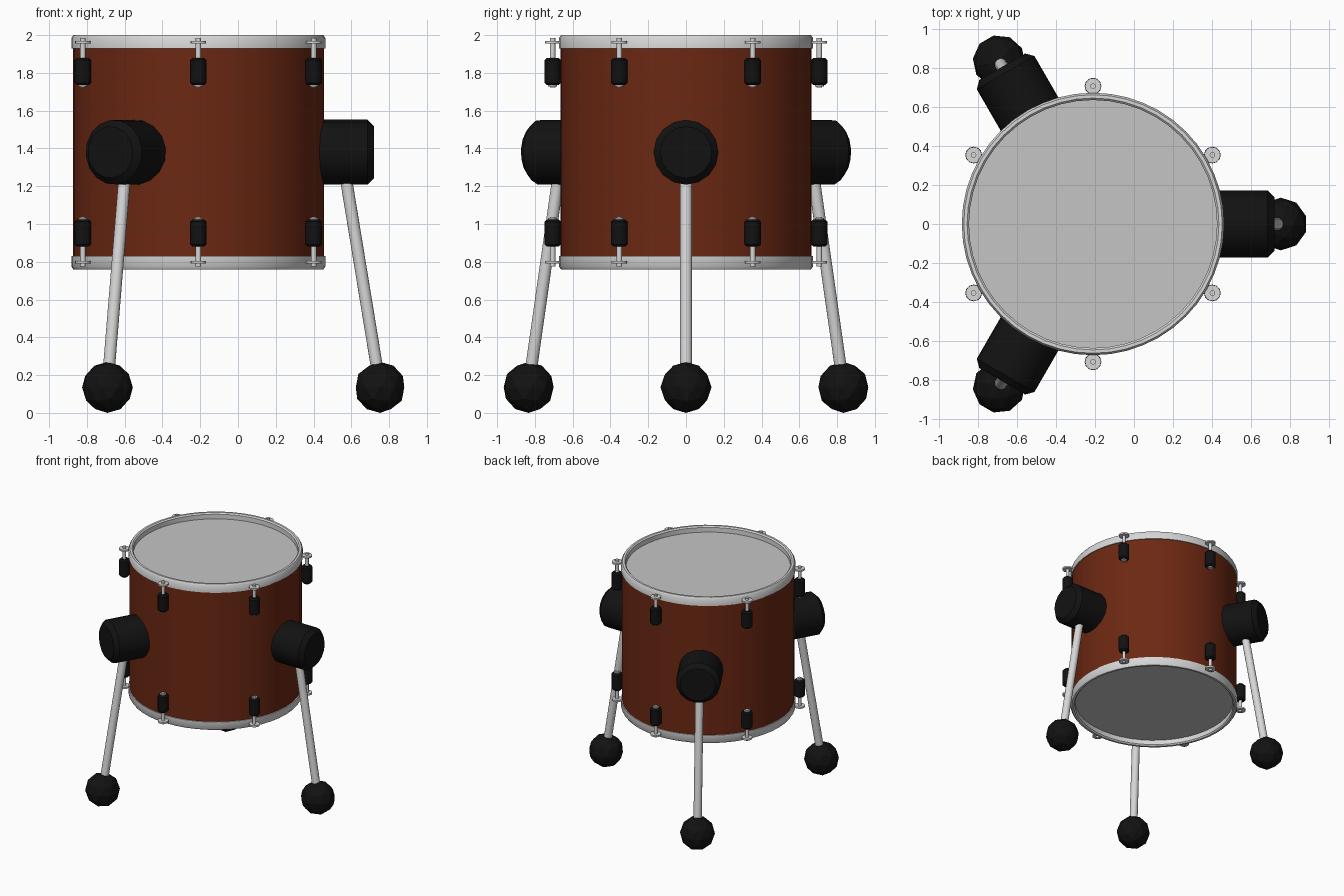
import bpy, bmesh, math
from mathutils import Vector, Matrix

if "Cube" in bpy.data.objects:
    bpy.data.objects.remove(bpy.data.objects["Cube"], do_unlink=True)

CX = -0.21            # drum axis
MID = 1.38            # mid height of the shell
HALF = 0.62           # half height including hoops


def material(name, rgb, rough=0.5):
    m = bpy.data.materials.new(name)
    m.use_nodes = True
    m.diffuse_color = (*rgb, 1)
    bsdf = m.node_tree.nodes["Principled BSDF"]
    bsdf.inputs["Base Color"].default_value = (*rgb, 1)
    bsdf.inputs["Roughness"].default_value = rough
    return m


WOOD = material("mahogany", (0.15, 0.021, 0.006))
METAL = material("pale metal", (0.68, 0.68, 0.68))
SKIN = material("drum skin", (0.56, 0.56, 0.56))
RUBBER = material("black rubber", (0.006, 0.006, 0.006))


def finish(name, bm, mat, smooth=True):
    bmesh.ops.recalc_face_normals(bm, faces=bm.faces)
    mesh = bpy.data.meshes.new(name)
    bm.to_mesh(mesh)
    bm.free()
    mesh.materials.append(mat)
    ob = bpy.data.objects.new(name, mesh)
    bpy.context.collection.objects.link(ob)
    if smooth:
        bpy.ops.object.select_all(action="DESELECT")
        ob.select_set(True)
        bpy.context.view_layer.objects.active = ob
        bpy.ops.object.shade_smooth_by_angle(angle=math.radians(35))
    return ob


def lathe(name, profile, mat, segments, start=(0, 0, 0), axis=(0, 0, 1), closed=False):
    """Revolve (radius, height) points around an axis through start."""
    bm = bmesh.new()
    verts = [bm.verts.new((r, 0, h)) for r, h in profile]
    pairs = list(zip(verts, verts[1:]))
    if closed:
        pairs.append((verts[-1], verts[0]))
    edges = [bm.edges.new(p) for p in pairs]
    bmesh.ops.spin(bm, geom=verts + edges, cent=(0, 0, 0), axis=(0, 0, 1),
                   angle=math.tau, steps=segments, use_duplicate=False)
    bmesh.ops.remove_doubles(bm, verts=bm.verts, dist=0.0005)
    turn = Vector((0, 0, 1)).rotation_difference(Vector(axis)).to_matrix().to_4x4()
    bm.transform(Matrix.Translation(start) @ turn)
    return finish(name, bm, mat)


def rod(name, start, end, radius, mat, segments=12, bevel=0.0):
    axis = Vector(end) - Vector(start)
    n = axis.length
    profile = [(0, 0), (radius - bevel, 0), (radius, bevel),
               (radius, n - bevel), (radius - bevel, n), (0, n)]
    if not bevel:
        profile = [(0, 0), (radius, 0), (radius, n), (0, n)]
    return lathe(name, profile, mat, segments, start, axis.normalized())


def polar(radius, degrees, z):
    a = math.radians(degrees)
    return Vector((CX + radius * math.cos(a), radius * math.sin(a), z))


# Shell
lathe("shell", [(0.664, -0.57), (0.664, 0.57)], WOOD, 48, (CX, 0, MID))

# Hoops and skins, mirrored top and bottom
for end, s in (("top", 1), ("bottom", -1)):
    hoop = [(0.635, 0.55), (0.672, 0.55), (0.672, 0.605), (0.662, HALF),
            (0.645, HALF), (0.635, 0.61)]
    lathe(end + "_hoop", [(r, s * h) for r, h in hoop], METAL, 48,
          (CX, 0, MID), closed=True)
    lathe(end + "_skin", [(0, s * 0.57), (0.64, s * 0.57)], SKIN, 48, (CX, 0, MID))

    # Lugs with their tension rods, washers and rod heads
    for i in range(6):
        def at(h):
            return polar(0.706, 30 + 60 * i, MID + s * h)
        tag = f"{end}_{i + 1}"
        rod("lug_" + tag, at(0.355), at(0.5), 0.043, RUBBER, 12, 0.012)
        rod("tension_rod_" + tag, at(0.342), at(0.605), 0.014, METAL)
        rod("lug_collar_" + tag, at(0.348), at(0.36), 0.024, METAL)
        rod("washer_" + tag, at(0.576), at(0.59), 0.041, METAL, 16)

# Three legs with a mount, a sloping tube and a ball foot
for i, side in enumerate(("left", "back", "front")):
    angle = 120 * i
    rod(side + "_mount", polar(0.58, angle, MID), polar(0.93, angle, MID),
        0.172, RUBBER, 16, 0.035)
    rod(side + "_leg", polar(0.762, angle, 1.36), polar(0.962, angle, 0.14),
        0.032, METAL, 16)
    bm = bmesh.new()
    bmesh.ops.create_icosphere(bm, subdivisions=2, radius=0.135)
    bm.transform(Matrix.Translation(polar(0.962, angle, 0.135))
                 @ Matrix.Rotation(math.radians(angle), 4, "Z"))
    finish(side + "_foot", bm, RUBBER, smooth=False)
